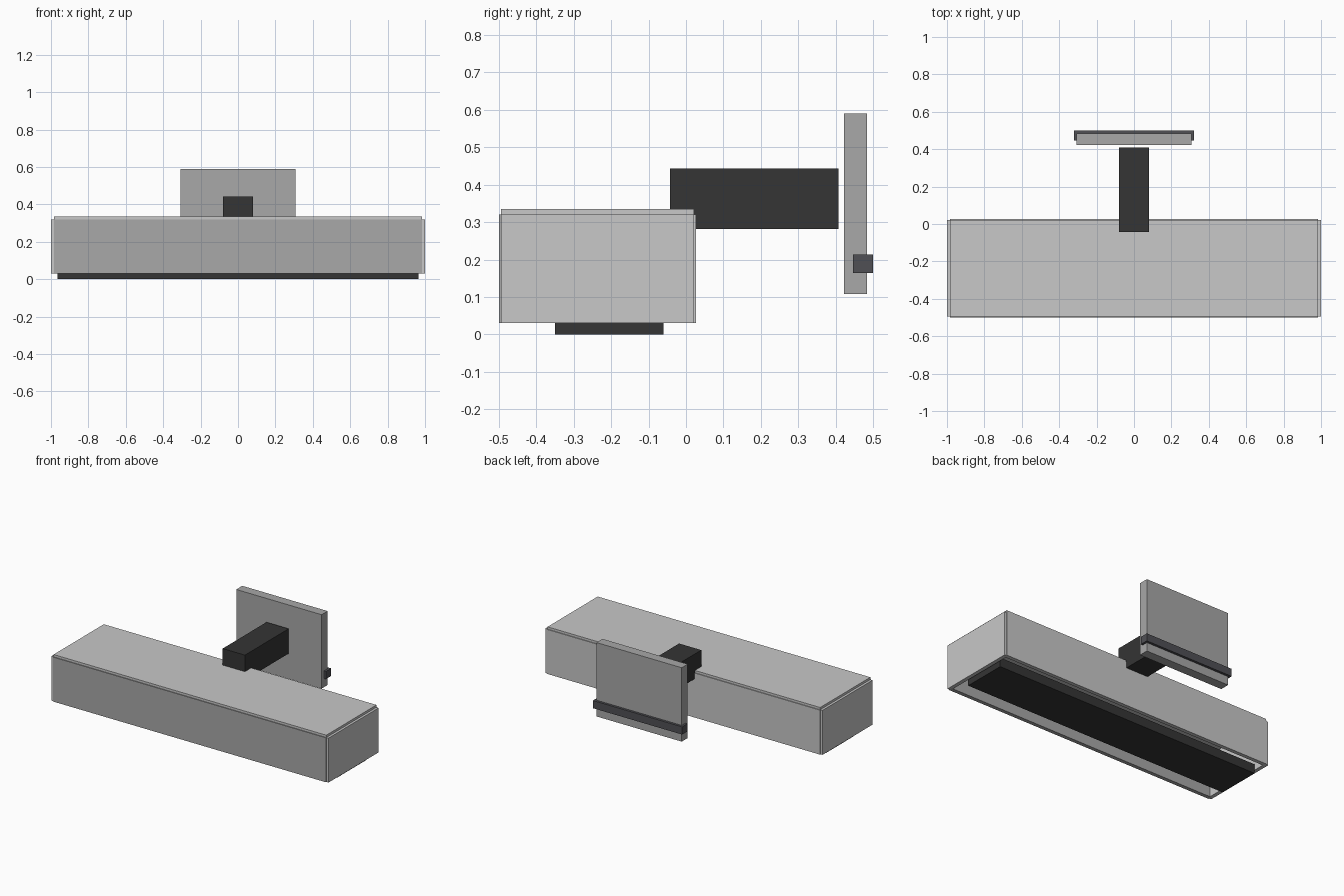
import bpy
import bmesh
from mathutils import Matrix, Vector

if "Cube" in bpy.data.objects:
    bpy.data.objects.remove(bpy.data.objects["Cube"], do_unlink=True)


def make_material(name, color):
    mat = bpy.data.materials.new(name)
    mat.use_nodes = True
    mat.diffuse_color = (*color, 1)
    mat.node_tree.nodes["Principled BSDF"].inputs["Base Color"].default_value = (*color, 1)
    return mat


light_grey = make_material("light grey", (0.58, 0.58, 0.58))
mid_grey = make_material("mid grey", (0.392, 0.392, 0.392))
charcoal = make_material("charcoal", (0.035, 0.035, 0.035))
slate = make_material("slate", (0.08, 0.08, 0.09))


def box(name, x, y, z, mat):
    """Box spanning the given (min, max) ranges."""
    spans = (x, y, z)
    size = Vector([b - a for a, b in spans])
    center = Vector([(a + b) / 2 for a, b in spans])
    bm = bmesh.new()
    bmesh.ops.create_cube(bm, size=1, matrix=Matrix.Diagonal((*size, 1)))
    mesh = bpy.data.meshes.new(name)
    bm.to_mesh(mesh)
    bm.free()
    mesh.materials.append(mat)
    obj = bpy.data.objects.new(name, mesh)
    obj.location = center
    bpy.context.collection.objects.link(obj)
    return obj


# Hollow housing made of panels, open underneath
LOW, HIGH = 0.03, 0.32
box("front_panel", (-0.985, 0.985), (-0.5, -0.475), (LOW, HIGH), mid_grey)
box("back_panel", (-0.985, 0.985), (0.002, 0.027), (LOW, HIGH), light_grey)
box("top_panel", (-0.984, 0.984), (-0.495, 0.022), (0.31, 0.335), light_grey)
for side, name in ((1, "left_panel"), (-1, "right_panel")):
    box(name, tuple(sorted((side * 0.975, side))), (-0.495, 0.022), (LOW, HIGH), light_grey)

# Dark strip hanging below the open underside
box("underside_strip", (-0.965, 0.965), (-0.35, -0.06), (0, 0.06), charcoal)

# Arm reaching back from the housing
box("support_arm", (-0.08, 0.08), (-0.043, 0.408), (0.281, 0.443), charcoal)

# Upright plate with its cross bar
box("back_plate", (-0.308, 0.308), (0.422, 0.484), (0.108, 0.59), mid_grey)
box("cross_bar", (-0.322, 0.322), (0.446, 0.5), (0.164, 0.214), slate)
